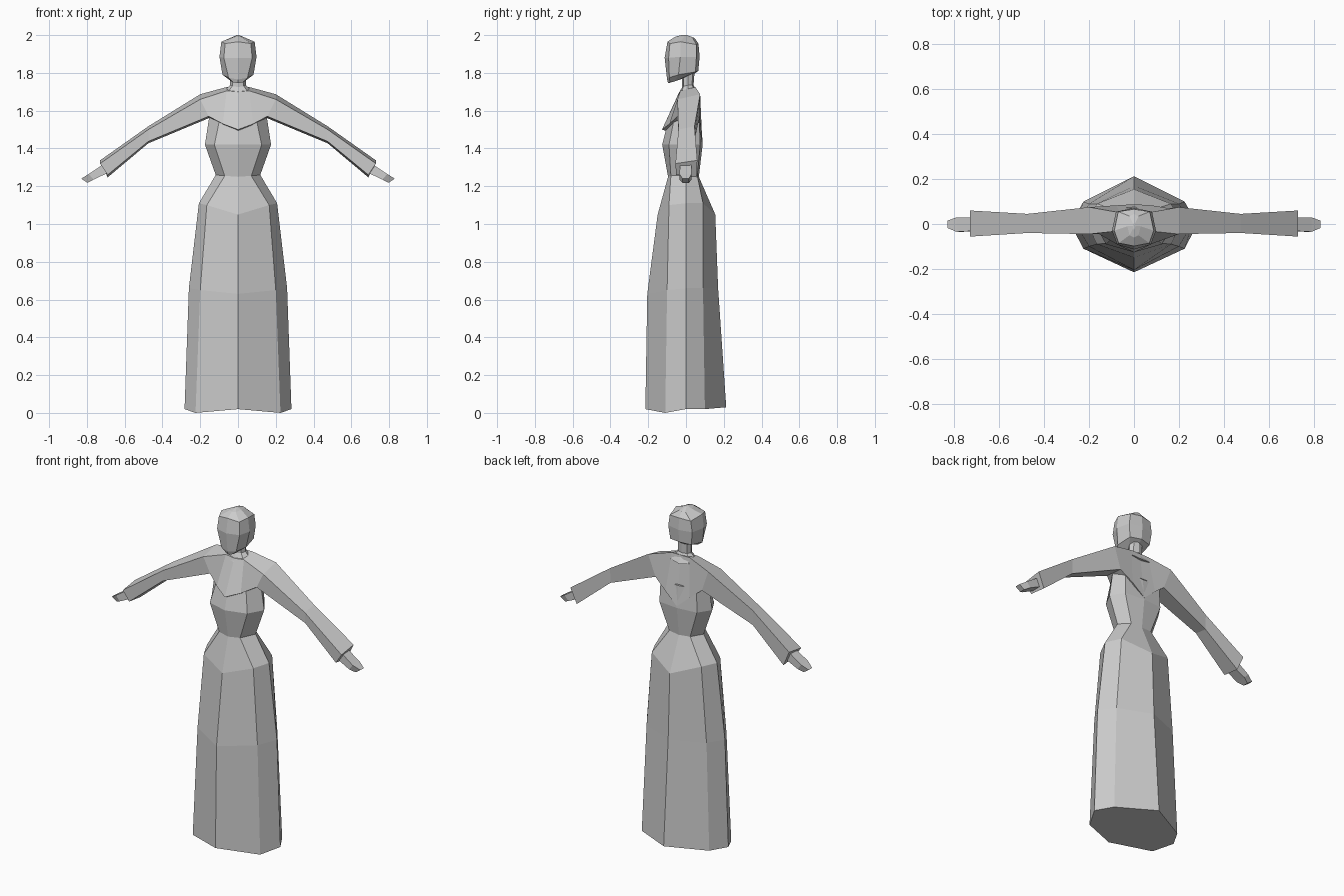
import bpy, bmesh


def loft(name, rings):
    """Skin a list of equal-length vertex loops and cap both ends."""
    bm = bmesh.new()
    loops = [[bm.verts.new(p) for p in r] for r in rings]
    for a, b in zip(loops, loops[1:]):
        n = len(a)
        for i in range(n):
            j = (i + 1) % n
            bm.faces.new((a[i], a[j], b[j], b[i]))
    bm.faces.new(loops[0][::-1])
    bm.faces.new(loops[-1])
    bmesh.ops.recalc_face_normals(bm, faces=bm.faces)
    me = bpy.data.meshes.new(name)
    bm.to_mesh(me)
    bm.free()
    ob = bpy.data.objects.new(name, me)
    bpy.context.collection.objects.link(ob)
    return ob


def ring8(front, fdiag, side, bdiag, back):
    """Symmetric eight-sided ring; front/back are (y, z), the rest (x, y, z)."""
    mid = [fdiag, side, bdiag]
    left = [(-x, y, z) for x, y, z in reversed(mid)]
    return [(0, *front)] + mid + [(0, *back)] + left


# Long skirt, from hem to waist
loft("skirt", [
    ring8((-.215, .02), (.225, -.11, 0), (.283, 0, .02), (.225, .10, .02), (.213, .03)),
    ring8((-.205, .63), (.20, -.10, .65), (.26, 0, .66), (.20, .09, .66), (.17, .66)),
    ring8((-.15, 1.05), (.165, -.09, 1.10), (.207, 0, 1.11), (.165, .09, 1.11), (.155, 1.05)),
    ring8((-.095, 1.25), (.07, -.08, 1.255), (.118, 0, 1.26), (.07, .06, 1.255), (.068, 1.25)),
])

# Fitted torso between waist and shoulders
loft("torso", [
    ring8((-.095, 1.25), (.07, -.08, 1.255), (.118, 0, 1.26), (.07, .06, 1.255), (.068, 1.25)),
    ring8((-.126, 1.42), (.125, -.09, 1.42), (.175, 0, 1.42), (.125, .075, 1.42), (.088, 1.42)),
    ring8((-.105, 1.505), (.10, -.066, 1.54), (.152, 0, 1.57), (.12, .07, 1.56), (.075, 1.55)),
])

# Upper bodice and sleeves: one loft from cuff to cuff
# each section lists top front, top back, bottom back, bottom front
half = [
    [(.06, -.03, 1.705), (.06, .05, 1.725), (.08, .083, 1.50), (.08, -.088, 1.53)],
    [(.20, -.045, 1.66), (.20, .075, 1.687), (.155, .07, 1.56), (.155, -.045, 1.57)],
    [(.475, -.04, 1.50), (.475, .045, 1.517), (.475, .042, 1.427), (.475, -.038, 1.437)],
    [(.73, -.056, 1.32), (.73, .06, 1.337), (.69, .056, 1.247), (.69, -.052, 1.26)],
]
centre = [(0, -.035, 1.70), (0, .05, 1.725), (0, .088, 1.43), (0, -.127, 1.50)]
mirrored = [[(-x, y, z) for x, y, z in s] for s in reversed(half)]
loft("bodice_and_sleeves", mirrored + [centre] + half)

# Hands
for side, s in (("left", 1), ("right", -1)):
    loft(side + "_hand", [
        [(s * x, y, z) for x, y, z in sec] for sec in (
            [(.70, -.03, 1.325), (.70, .03, 1.325), (.68, .03, 1.275), (.68, -.03, 1.275)],
            [(.79, -.035, 1.265), (.79, .03, 1.265), (.765, .03, 1.235), (.765, -.035, 1.235)],
            [(.83, -.018, 1.24), (.83, .015, 1.24), (.797, .015, 1.218), (.797, -.018, 1.218)],
        )])

# Neck, flaring into the collar
loft("neck", [
    ring8((-.045, 1.68), (.06, -.03, 1.69), (.085, .01, 1.69), (.06, .06, 1.69), (.07, 1.68)),
    ring8((-.02, 1.725), (.03, -.012, 1.73), (.042, .01, 1.735), (.03, .032, 1.735), (.04, 1.735)),
    ring8((-.02, 1.80), (.03, -.012, 1.80), (.04, .01, 1.80), (.03, .035, 1.80), (.045, 1.80)),
])

# Head: chin, jaw, cheeks, crown
loft("head", [
    ring8((-.095, 1.745), (.025, -.085, 1.75), (.035, -.06, 1.755), (.03, -.01, 1.775), (.03, 1.785)),
    ring8((-.10, 1.765), (.05, -.088, 1.775), (.082, -.04, 1.79), (.07, .05, 1.805), (.065, 1.81)),
    ring8((-.113, 1.88), (.075, -.092, 1.88), (.098, -.03, 1.885), (.08, .055, 1.885), (.072, 1.885)),
    ring8((-.098, 1.965), (.068, -.085, 1.955), (.088, -.03, 1.965), (.07, .055, 1.95), (.066, 1.955)),
    ring8((-.06, 1.99), (.02, -.05, 1.99), (.03, -.01, 1.99), (.02, .035, 1.985), (.045, 1.985)),
    ring8((-.025, 2.0), (.004, -.02, 2.0), (.006, -.01, 2.0), (.004, 0, 2.0), (.005, 2.0)),
])
